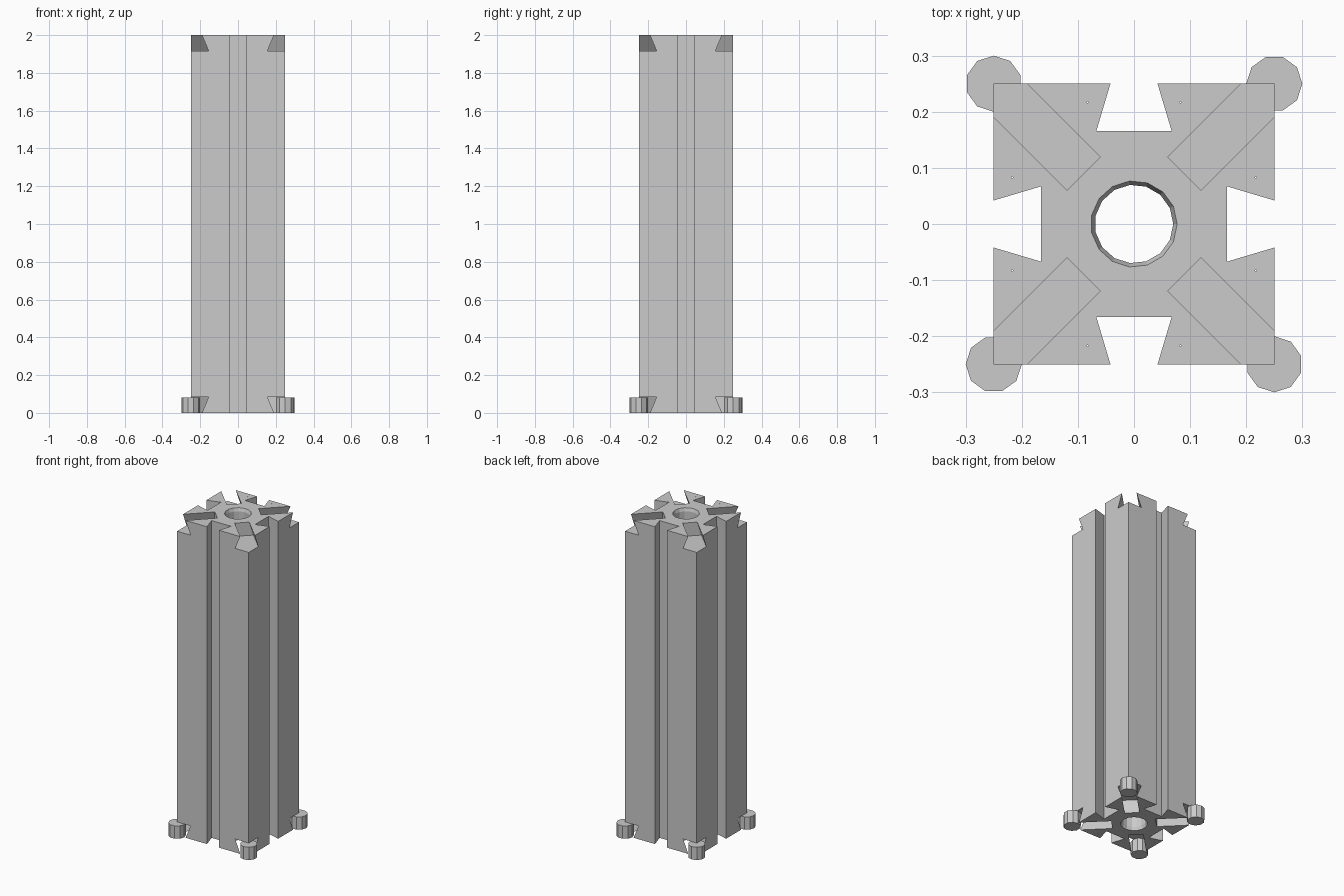
import bpy, bmesh, math
from mathutils import Matrix, Vector

cube = bpy.data.objects.get("Cube")
if cube:
    bpy.data.objects.remove(cube, do_unlink=True)

H, W = 2.0, 0.25                       # post height and half width
MOUTH, INNER, DEPTH = 0.042, 0.067, 0.084   # dovetail section

grey = bpy.data.materials.new("light grey")
grey.use_nodes = True
grey.diffuse_color = (0.6, 0.6, 0.6, 1)
grey.node_tree.nodes["Principled BSDF"].inputs["Base Color"].default_value = (0.6, 0.6, 0.6, 1)


def loft(bm, rings):
    """Closed solid through a list of equal-length rings."""
    loops = [[bm.verts.new(p) for p in ring] for ring in rings]
    n = len(loops[0])
    for a, b in zip(loops, loops[1:]):
        for i in range(n):
            j = (i + 1) % n
            bm.faces.new((a[i], a[j], b[j], b[i]))
    bm.faces.new(loops[0][::-1])
    bm.faces.new(loops[-1])


def circle(r, z, sides, x=0, y=0, turn=0):
    step = math.tau / sides
    return [(x + r * math.cos(i * step + turn), y + r * math.sin(i * step + turn), z)
            for i in range(sides)]


def finish(name, bm):
    bmesh.ops.recalc_face_normals(bm, faces=bm.faces[:])
    mesh = bpy.data.meshes.new(name)
    bm.to_mesh(mesh)
    bm.free()
    mesh.materials.append(grey)
    ob = bpy.data.objects.new(name, mesh)
    bpy.context.collection.objects.link(ob)
    return ob


quarters = [Matrix.Rotation(math.pi / 2 * k, 3, 'Z') for k in range(4)]

# Post: square section with a dovetail groove in every side
side = [(W, -W, 0), (W, -MOUTH, 0), (W - DEPTH, -INNER, 0),
        (W - DEPTH, INNER, 0), (W, MOUTH, 0)]
section = [q @ Vector(p) for q in quarters for p in side]
bm = bmesh.new()
loft(bm, [section, [p + Vector((0, 0, H)) for p in section]])
post = finish("post", bm)

# Cutters: bore with flared ends, corner slots at both ends, pin holes
bm = bmesh.new()
bore = [(0.085, -0.02), (0.077, 0), (0.07, 0.02),
        (0.07, H - 0.02), (0.077, H), (0.085, H + 0.02)]
loft(bm, [circle(r, z, 15) for r, z in bore])

over = 0.03
lip = MOUTH - over * (INNER - MOUTH) / DEPTH
for k in range(4):
    turn = Matrix.Rotation(math.pi / 4 + math.pi / 2 * k, 3, 'Z')
    for end, inward in ((0, 1), (H, -1)):
        dovetail = [(-lip, -over), (lip, -over), (INNER, DEPTH), (-INNER, DEPTH)]
        loft(bm, [[turn @ Vector((r, y, end + inward * z)) for y, z in dovetail]
                  for r in (0.127, 0.45)])
    for s in (-1, 1):
        x, y, _ = quarters[k] @ Vector((0.217, s * 0.083, 0))
        loft(bm, [circle(0.0018, z, 4, x, y) for z in (-0.01, H + 0.01)])
cutter = finish("cutter", bm)
cutter.hide_render = True

cut = post.modifiers.new("cuts", 'BOOLEAN')
cut.operation, cut.solver, cut.object = 'DIFFERENCE', 'EXACT', cutter
bpy.context.view_layer.objects.active = post
post.select_set(True)
bpy.ops.object.modifier_apply(modifier=cut.name)
bpy.data.objects.remove(cutter, do_unlink=True)

# Foot pads: short ten-sided discs at the bottom corners
names = ("back_left", "back_right", "front_right", "front_left")
for k, name in enumerate(names):
    x, y, _ = quarters[k] @ Vector((W, W, 0))
    bm = bmesh.new()
    loft(bm, [circle(0.05, z, 10, x, y, math.pi / 2 * k) for z in (0, 0.081)])
    finish(name + "_foot_pad", bm)
